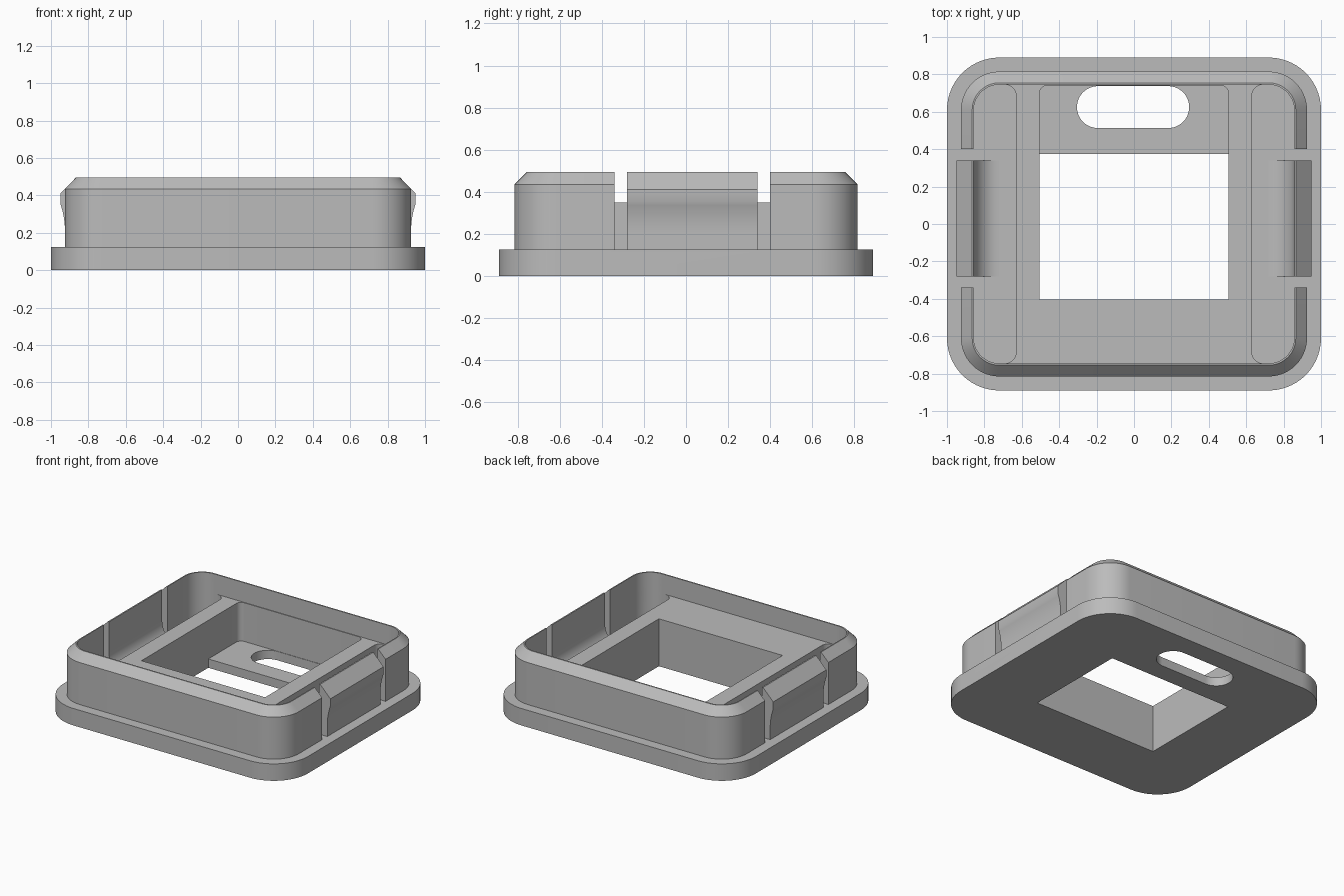
import bpy, bmesh, math

cube = bpy.data.objects.get("Cube")
if cube:
    bpy.data.objects.remove(cube, do_unlink=True)

grey = bpy.data.materials.new("plain grey")
grey.use_nodes = True
colour = (0.5, 0.5, 0.5, 1)
grey.diffuse_color = colour
grey.node_tree.nodes["Principled BSDF"].inputs["Base Color"].default_value = colour


def outline(x0, x1, y0, y1, radii, steps=14):
    """Rounded rectangle; radii run +x+y, -x+y, -x-y, +x-y."""
    pts = []
    corners = [(x1, y1, -1, -1), (x0, y1, 1, -1), (x0, y0, 1, 1), (x1, y0, -1, 1)]
    for i, ((cx, cy, sx, sy), r) in enumerate(zip(corners, radii)):
        if r == 0:
            pts.append((cx, cy))
            continue
        for k in range(steps + 1):
            a = math.pi / 2 * (i + k / steps)
            pts.append((cx + sx * r + r * math.cos(a), cy + sy * r + r * math.sin(a)))
    return pts


def loft(name, rings):
    """Closed solid through rings of equal point count."""
    bm = bmesh.new()
    loops = [[bm.verts.new(p) for p in ring] for ring in rings]
    n = len(loops[0])
    for a, b in zip(loops, loops[1:]):
        for i in range(n):
            j = (i + 1) % n
            bm.faces.new((a[i], a[j], b[j], b[i]))
    bm.faces.new(loops[0][::-1])
    bm.faces.new(loops[-1])
    bmesh.ops.recalc_face_normals(bm, faces=bm.faces)
    mesh = bpy.data.meshes.new(name)
    bm.to_mesh(mesh)
    bm.free()
    mesh.materials.append(grey)
    ob = bpy.data.objects.new(name, mesh)
    bpy.context.collection.objects.link(ob)
    return ob


def prism(name, pts, z0, z1):
    return loft(name, [[(x, y, z) for x, y in pts] for z in (z0, z1)])


def select(ob):
    bpy.ops.object.select_all(action='DESELECT')
    ob.select_set(True)
    bpy.context.view_layer.objects.active = ob


def cut(target, cutter):
    select(target)
    mod = target.modifiers.new("cut", 'BOOLEAN')
    mod.operation, mod.solver, mod.object = 'DIFFERENCE', 'EXACT', cutter
    bpy.ops.object.modifier_apply(modifier=mod.name)
    bpy.data.objects.remove(cutter, do_unlink=True)


# Flange and chamfered wall as one stepped solid
FLOOR, RAIL, TOP = 0.125, 0.35, 0.495
levels = [(1, 0.89, 0.28, 0), (1, 0.89, 0.28, FLOOR), (0.925, 0.815, 0.205, FLOOR),
          (0.925, 0.815, 0.205, 0.435), (0.865, 0.755, 0.145, TOP)]
body = loft("housing_body", [[(x, y, z) for x, y in outline(-w, w, -d, d, [r] * 4)]
                             for w, d, r, z in levels])

# Inner cavity, rounded pocket, square window and cable slot
IX, IY, IR = 0.857, 0.745, 0.137
cut(body, prism("cavity", outline(-IX, IX, -IY, IY, [IR] * 4), RAIL, 0.7))
cut(body, prism("pocket", outline(-0.505, 0.505, 0, 0.74, [0.04, 0.04, 0, 0]), 0.065, 0.7))
cut(body, prism("window", outline(-0.505, 0.505, -0.405, 0.375, [0] * 4), -0.1, 0.7))
cut(body, prism("cable_slot", outline(-0.305, 0.295, 0.513, 0.737, [0.112] * 4), -0.1, 0.2))

# Side troughs and the wall openings around the clips
for s in (-1, 1):
    xa, xb = sorted((s * 0.63, s * IX))
    out, inn = IR, 0.06
    radii = [out, inn, inn, out] if s > 0 else [inn, out, out, inn]
    cut(body, prism("trough", outline(xa, xb, -IY, IY, radii), FLOOR, 0.7))
    xa, xb = sorted((s * 0.8, s * 1.2))
    cut(body, prism("opening", outline(xa, xb, -0.34, 0.4, [0] * 4), FLOOR, 0.7))

# Snap clips: inner fillet, hooked outer face, chamfered top
R = 0.137
fillet = [(IX - R + R * math.sin(a), FLOOR + R - R * math.cos(a))
          for a in (math.pi / 2 * k / 12 for k in range(13))]
hook = [(0.925 + 0.025 * t ** 2.2, 0.2 + 0.155 * t) for t in (1 - k / 8 for k in range(9))]
profile = fillet + [(IX, TOP), (0.867, TOP), (0.95, 0.41)] + hook + [(0.925, FLOOR)]
parts = [body]
for s, side in ((-1, "right"), (1, "left")):
    parts.append(loft(side + "_snap_clip",
                      [[(s * x, y, z) for x, z in profile] for y in (-0.28, 0.34)]))

for ob in parts:
    select(ob)
    bpy.ops.object.shade_smooth_by_angle(angle=math.radians(25))
